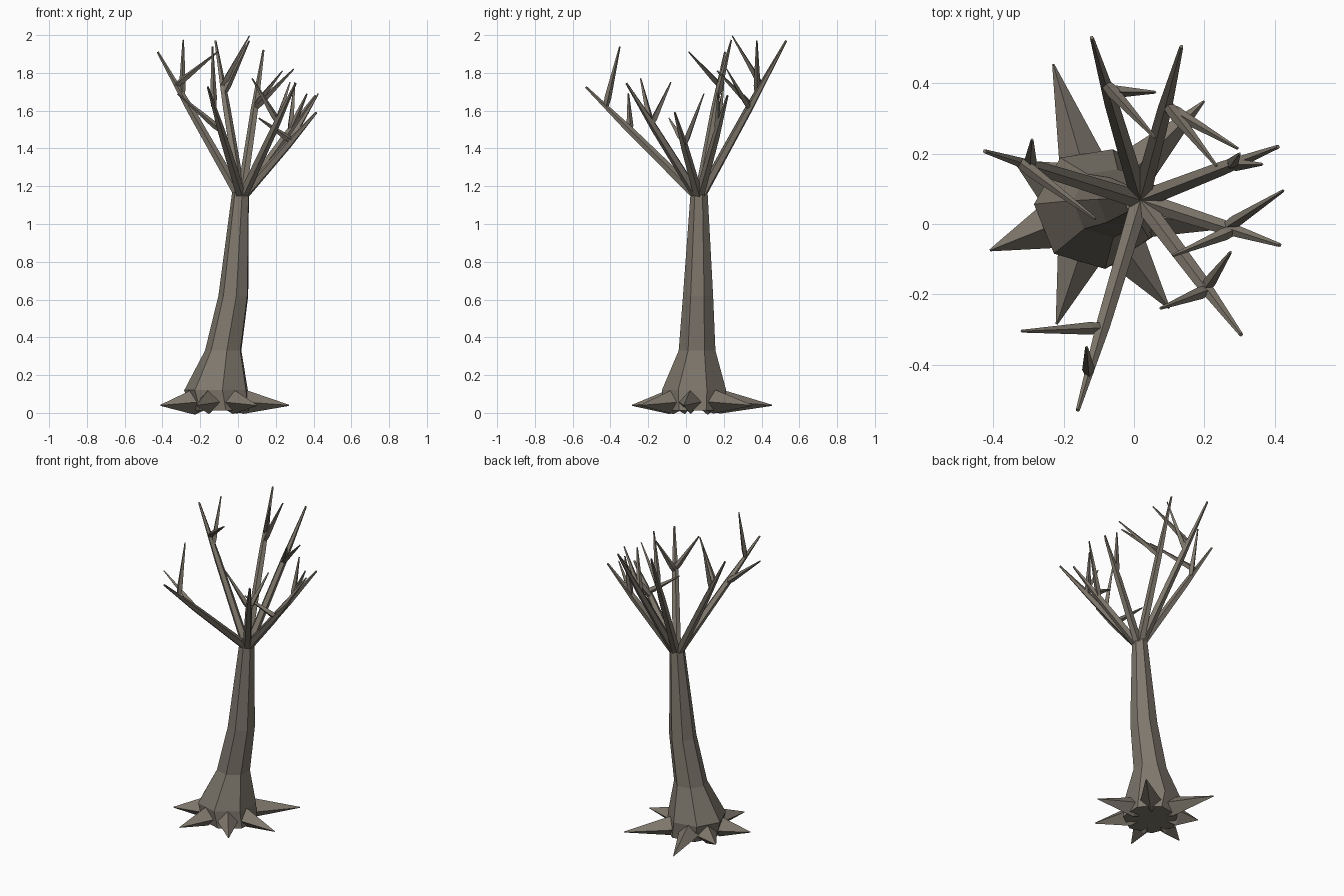
import bpy, bmesh, math
from mathutils import Vector

if "Cube" in bpy.data.objects:
    bpy.data.objects.remove(bpy.data.objects["Cube"])

bark = bpy.data.materials.new("grey brown bark")
bark.diffuse_color = (0.21, 0.185, 0.15, 1)
bark.use_nodes = True
bark.node_tree.nodes["Principled BSDF"].inputs["Base Color"].default_value = bark.diffuse_color


def tube(bm, pts, radii, sides, up=Vector((0, 0, 1)), turn=0.0, flat=False):
    """Sweep a polygon along pts; flat keeps the rings horizontal."""
    pts = [Vector(p) for p in pts]
    d = (pts[-1] - pts[0]).normalized()
    if flat:
        u, v = Vector((1, 0, 0)), Vector((0, 1, 0))
    else:
        u = d.cross(up).normalized()
        v = u.cross(d)
    rings = []
    for p, r in zip(pts, radii):
        rings.append([bm.verts.new(p + r * (u * math.cos(a) + v * math.sin(a)))
                      for a in (turn + 2 * math.pi * i / sides for i in range(sides))])
    for a, b in zip(rings, rings[1:]):
        for i in range(sides):
            j = (i + 1) % sides
            bm.faces.new((a[i], a[j], b[j], b[i]))
    bm.faces.new(rings[0][::-1])
    bm.faces.new(rings[-1])


def finish(bm, name):
    bmesh.ops.recalc_face_normals(bm, faces=bm.faces)
    me = bpy.data.meshes.new(name)
    bm.to_mesh(me)
    bm.free()
    me.materials.append(bark)
    bpy.context.collection.objects.link(bpy.data.objects.new(name, me))


# Leaning trunk with a flared foot
bm = bmesh.new()
tube(bm, [(-.09, .045, .012), (-.11, .045, .12), (-.075, .06, .33), (-.022, .065, .62), (.015, .07, 1.17)],
     [.165, .175, .1, .082, .046], 7, turn=math.radians(22), flat=True)
finish(bm, "trunk")

# Seven spiked roots, diamond in section
root_tips = [(-.23, .455), (.2, .35), (.27, -.01), (.1, -.24), (-.22, -.285), (-.41, -.075), (-.34, .18)]
bm = bmesh.new()
foot = Vector((-.11, .045, .07))
for x, y in root_tips:
    tip = Vector((x, y, .04))
    out = (tip - foot).normalized()
    tube(bm, [foot + out * .06, foot + out * .145, tip], [.04, .064, .003], 4)
finish(bm, "roots")

# Main branches: tip, then twigs as (fraction along branch, twig tip)
crown = Vector((.018, .068, 1.15))
branches = [
    ((-.12, .53, 1.97), [(.71, (.06, .245, 1.995)), (.66, (.06, .375, 1.97))]),
    ((.135, .505, 1.92), [(.6, (.295, .215, 1.82)), (.62, (.235, .165, 1.81))]),
    ((.41, .22, 1.68), [(.65, (.365, .17, 1.69)), (.65, (.3, .2, 1.75))]),
    ((.415, -.06, 1.59), [(.6, (.425, .095, 1.69)), (.66, (.11, -.09, 1.56))]),
    ((.305, -.315, 1.745), [(.64, (.275, -.08, 1.75)), (.66, (.075, -.24, 1.77))]),
    ((-.16, -.53, 1.725), [(.6, (-.32, -.305, 1.69)), (.82, (-.135, -.35, 1.94))]),
    ((-.425, .207, 1.91), [(.77, (-.11, .015, 1.91)), (.7, (-.29, .24, 1.975))]),
]
bm_b, bm_t = bmesh.new(), bmesh.new()
for tip, twigs in branches:
    tip = Vector(tip)
    side = Vector((tip.x - crown.x, tip.y - crown.y, 0)).normalized()
    start = crown + side * .012
    tube(bm_b, [start, start.lerp(tip, .6), tip], [.027, .021, .006], 5, turn=math.pi / 2)
    for t, end in twigs:
        base = start.lerp(tip, t)
        end = Vector(end)
        tube(bm_t, [base, base.lerp(end, .15), end], [.014, .018, .004], 4)
finish(bm_b, "branches")
finish(bm_t, "twigs")
